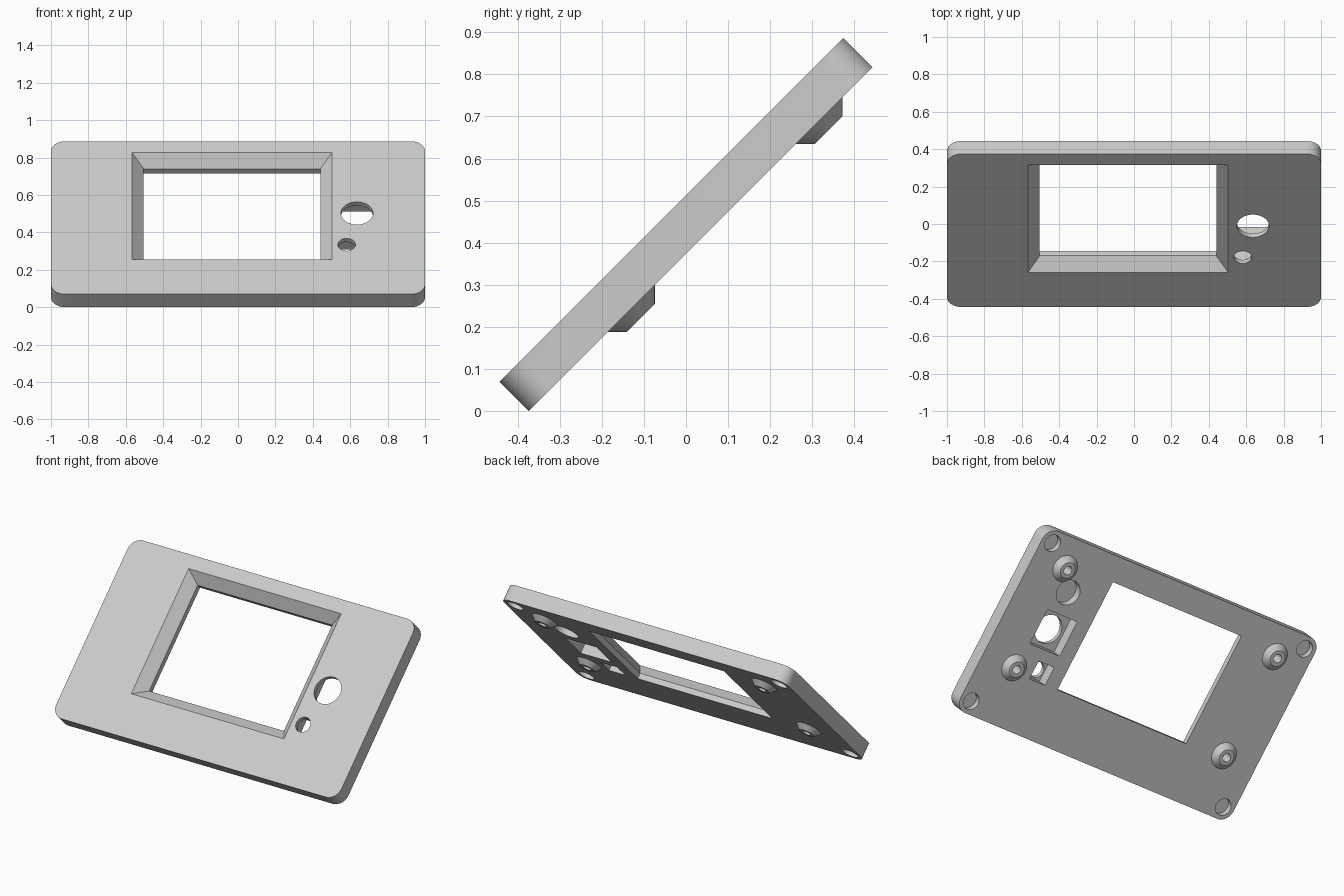
import bpy
import bmesh
import math

cube = bpy.data.objects.get("Cube")
if cube:
    bpy.data.objects.remove(cube, do_unlink=True)

HALF_L, HALF_T, CORNER = 0.578, 0.049, 0.075
BACK = -HALF_T
OUT = 0.05  # how far cutters reach past a surface

grey = bpy.data.materials.new("light_grey_plastic")
grey.use_nodes = True
grey.diffuse_color = (0.6, 0.6, 0.6, 1)
grey.node_tree.nodes["Principled BSDF"].inputs["Base Color"].default_value = (0.6, 0.6, 0.6, 1)


def rect(u, v, hu, hv):
    return [(u + a * hu, v + b * hv) for a, b in ((-1, -1), (1, -1), (1, 1), (-1, 1))]


def circle(u, v, r, n=48):
    return [(u + r * math.cos(math.tau * i / n), v + r * math.sin(math.tau * i / n)) for i in range(n)]


def rounded(hu, hv, r, n=12):
    pts = []
    for q, (a, b) in enumerate(((1, 1), (-1, 1), (-1, -1), (1, -1))):
        for i in range(n + 1):
            t = (q + i / n) * math.pi / 2
            pts.append((a * (hu - r) + r * math.cos(t), b * (hv - r) + r * math.sin(t)))
    return pts


def loft(name, *sections):
    """Closed solid through (outline, height) sections, listed from low to high."""
    bm = bmesh.new()
    rings = [[bm.verts.new((x, y, w)) for x, y in pts] for pts, w in sections]
    bm.faces.new(rings[0][::-1])
    bm.faces.new(rings[-1])
    for lo, hi in zip(rings, rings[1:]):
        for i in range(len(lo)):
            j = (i + 1) % len(lo)
            bm.faces.new((lo[i], lo[j], hi[j], hi[i]))
    bmesh.ops.recalc_face_normals(bm, faces=bm.faces)
    mesh = bpy.data.meshes.new(name)
    bm.to_mesh(mesh)
    bm.free()
    mesh.materials.append(grey)
    obj = bpy.data.objects.new(name, mesh)
    bpy.context.collection.objects.link(obj)
    return obj


# Panel plate with rounded corners
outline = rounded(1, HALF_L, CORNER)
panel = loft("tilted_panel", (outline, BACK), (outline, HALF_T))
helpers = []


def combine(tool, operation):
    mod = panel.modifiers.new(tool.name, 'BOOLEAN')
    mod.operation, mod.solver, mod.object = operation, 'EXACT', tool
    tool.hide_render = True
    helpers.append(tool)


def cut(name, outline, low, high):
    combine(loft(name, (outline, low), (outline, high)), 'DIFFERENCE')


# Conical screw bosses on the back, each with a blind hole
bosses = [(u, v) for u in (-0.77, 0.77) for v in (-0.233, 0.398)]
for u, v in bosses:
    wide, narrow = circle(u, v, 0.079), circle(u, v, 0.047)
    combine(loft("screw_boss", (narrow, BACK - 0.032), (wide, BACK), (wide, BACK + 0.02)), 'UNION')
for u, v in bosses:
    cut("screw_hole", circle(u, v, 0.026), BACK - 0.1, BACK + 0.04)

# Screen window, chamfered from the front
cu, cv, hu, hv, bevel = -0.032, 0.089, 0.535, 0.406, 0.063
inner = rect(cu, cv, hu - bevel, hv - bevel)
combine(loft("window_cutter", (inner, BACK - OUT), (inner, HALF_T - bevel),
             (rect(cu, cv, hu + OUT, hv + OUT), HALF_T + OUT)), 'DIFFERENCE')

# Button and indicator holes with square pockets behind them
for u, v, r, pocket in ((0.636, 0.034, 0.086, 0.109), (0.581, -0.203, 0.047, 0.057)):
    cut("control_hole", circle(u, v, r), BACK - OUT, HALF_T + OUT)
    cut("control_pocket", rect(u + 0.005, v + 0.002, pocket, pocket), BACK - OUT, BACK + 0.07)

# Round recesses on the back: one large, four in the corners
cut("round_recess", circle(0.677, 0.279, 0.075), BACK - OUT, BACK + 0.05)
for a in (-1, 1):
    for b in (-1, 1):
        cut("corner_recess", circle(a * (1 - CORNER), b * (HALF_L - CORNER), 0.05),
            BACK - OUT, BACK + 0.035)

# Bake the cuts and drop the cutters
bpy.context.view_layer.update()
deps = bpy.context.evaluated_depsgraph_get()
baked = bpy.data.meshes.new_from_object(panel.evaluated_get(deps))
panel.modifiers.clear()
panel.data = baked
baked.materials.clear()
baked.materials.append(grey)
for poly in baked.polygons:
    poly.material_index = 0
for tool in helpers:
    bpy.data.objects.remove(tool, do_unlink=True)

# Lean the panel back and stand it on the ground
panel.rotation_euler.x = math.radians(45)
panel.location.z = (HALF_L + HALF_T) * math.sqrt(0.5)
bpy.ops.object.select_all(action='DESELECT')
panel.select_set(True)
bpy.context.view_layer.objects.active = panel
bpy.ops.object.shade_smooth_by_angle(angle=math.radians(30))
